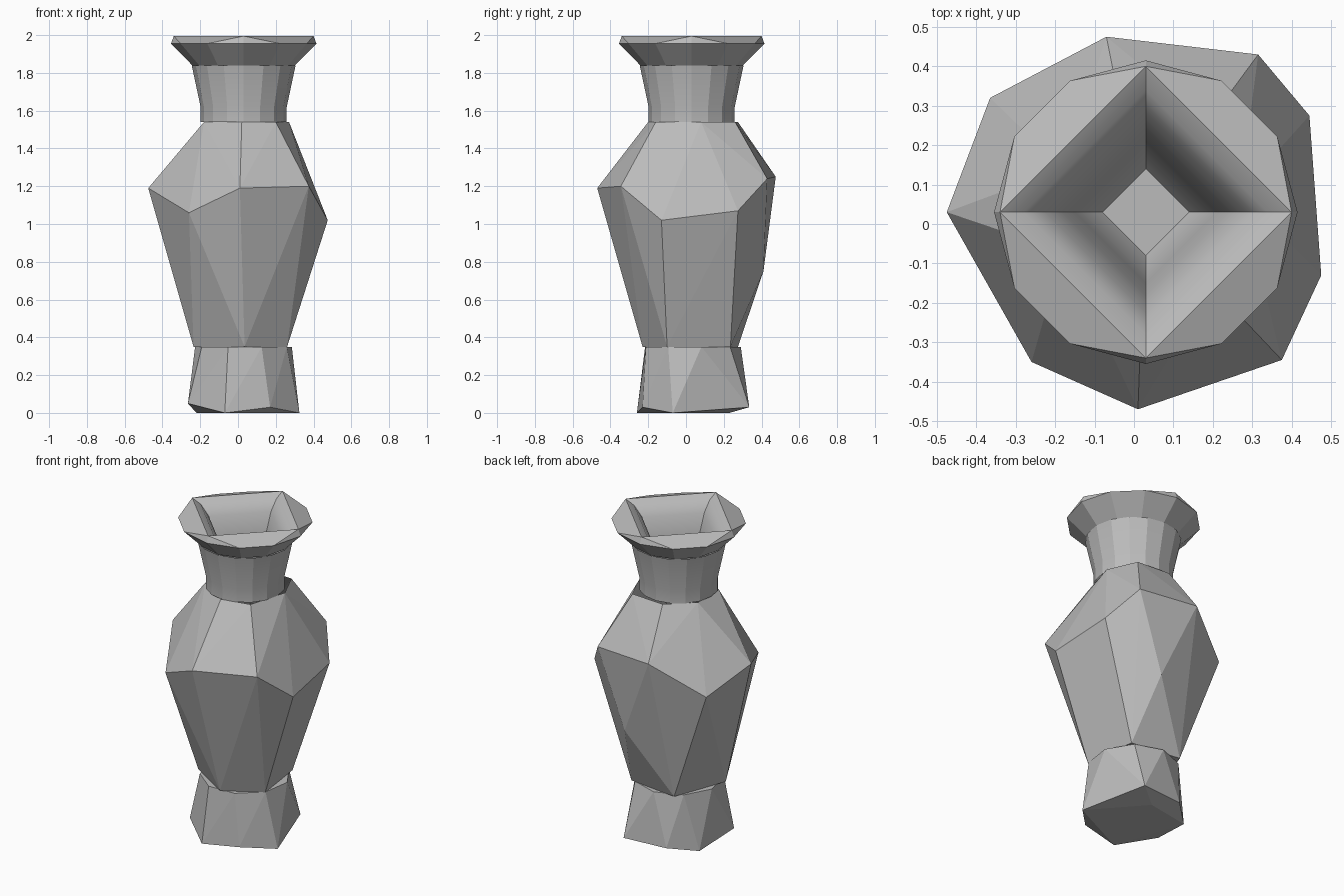
import bpy, bmesh
from math import cos, sin, tau

cube = bpy.data.objects.get("Cube")
if cube:
    bpy.data.objects.remove(cube)

C = 0.03  # the turned parts share a slightly offset axis

clay = bpy.data.materials.new("grey clay")
clay.use_nodes = True
grey = (0.5, 0.5, 0.5, 1)
clay.diffuse_color = grey
clay.node_tree.nodes["Principled BSDF"].inputs["Base Color"].default_value = grey


def finish(bm, name, smooth=None):
    mesh = bpy.data.meshes.new(name)
    bm.to_mesh(mesh)
    bm.free()
    obj = bpy.data.objects.new(name, mesh)
    bpy.context.collection.objects.link(obj)
    mesh.materials.append(clay)
    if smooth:
        bpy.ops.object.select_all(action='DESELECT')
        obj.select_set(True)
        bpy.context.view_layer.objects.active = obj
        bpy.ops.object.shade_smooth_by_angle(angle=smooth)


def circle(n, r, z, turn=0.0):
    return [(C + r * cos(tau * i / n + turn), C + r * sin(tau * i / n + turn), z)
            for i in range(n)]


def loft(bm, rings):
    loops = [[bm.verts.new(p) for p in ring] for ring in rings]
    n = len(loops[0])
    for a, b in zip(loops, loops[1:]):
        for i in range(n):
            j = (i + 1) % n
            bm.faces.new((a[i], a[j], b[j], b[i]))
    return loops


def faceted_hull(name, points, open_top):
    bm = bmesh.new()
    for p in points:
        bm.verts.new(p)
    bmesh.ops.convex_hull(bm, input=bm.verts[:])
    caps = [f for f in bm.faces if all(v.co.z > open_top for v in f.verts)]
    bmesh.ops.delete(bm, geom=caps, context='FACES')
    bmesh.ops.recalc_face_normals(bm, faces=bm.faces[:])
    finish(bm, name)


# Foot: irregular flared block
foot_bottom = [(-.265, -.1, .05), (-.07, -.26, 0), (.17, -.23, .03),
               (.325, -.07, 0), (.2, .335, .03), (.06, .23, 0),
               (-.08, .31, .03), (-.22, .18, 0)]
faceted_hull("foot", foot_bottom + circle(9, .26, .35, .2), 9)

# Body: rough-cut belly between two narrow ends
belly = [(-.475, .03, 1.19), (-.26, -.35, 1.06), (.01, -.47, 1.19),
         (.375, -.345, 1.20), (.475, -.13, 1.02), (.445, .275, 1.07),
         (.315, .43, 1.24), (-.07, .475, 1.25), (-.365, .32, 1.06),
         (.14, .41, .75)]
body_base = [(.035, -.23, .35), (.26, -.1, .35), (.215, .235, .35),
             (-.11, .275, .35), (-.235, -.06, .35)]
body_top = [(-.18, -.07, 1.54), (.02, -.2, 1.54), (.2, -.16, 1.54),
            (.27, .08, 1.54), (.19, .26, 1.54), (-.03, .275, 1.54),
            (-.18, .14, 1.54)]
faceted_hull("body", belly + body_base + body_top, 1.5)

# Neck: plain band flaring up to the lip
bm = bmesh.new()
loft(bm, [circle(16, .228, 1.54), circle(16, .228, 1.62), circle(16, .275, 1.84)])
finish(bm, "neck", 0.3)

# Lip: round outside, with four flaps rising to straight inner edges
bm = bmesh.new()
rim = loft(bm, [circle(12, .272, 1.84), circle(12, .385, 1.955)])[-1]
corners = [bm.verts.new(p) for p in circle(4, .37, 1.995)]
for k in range(4):
    arc = [rim[(3 * k + i) % 12] for i in range(4)]
    near, far = corners[k], corners[(k + 1) % 4]
    bm.faces.new((arc[0], arc[1], near))
    bm.faces.new((arc[1], arc[2], far, near))
    bm.faces.new((arc[2], arc[3], far))
finish(bm, "lip")

# Inside: square funnel, flared at the mouth, with a small floor
bm = bmesh.new()
funnel = [(.37, 1.995), (.31, 1.97), (.255, 1.91), (.21, 1.8), (.18, 1.65),
          (.15, 1.52), (.11, 1.46)]
loops = loft(bm, [circle(4, r, z) for r, z in funnel])
bm.faces.new(loops[-1])
finish(bm, "inner_funnel", 0.6)
